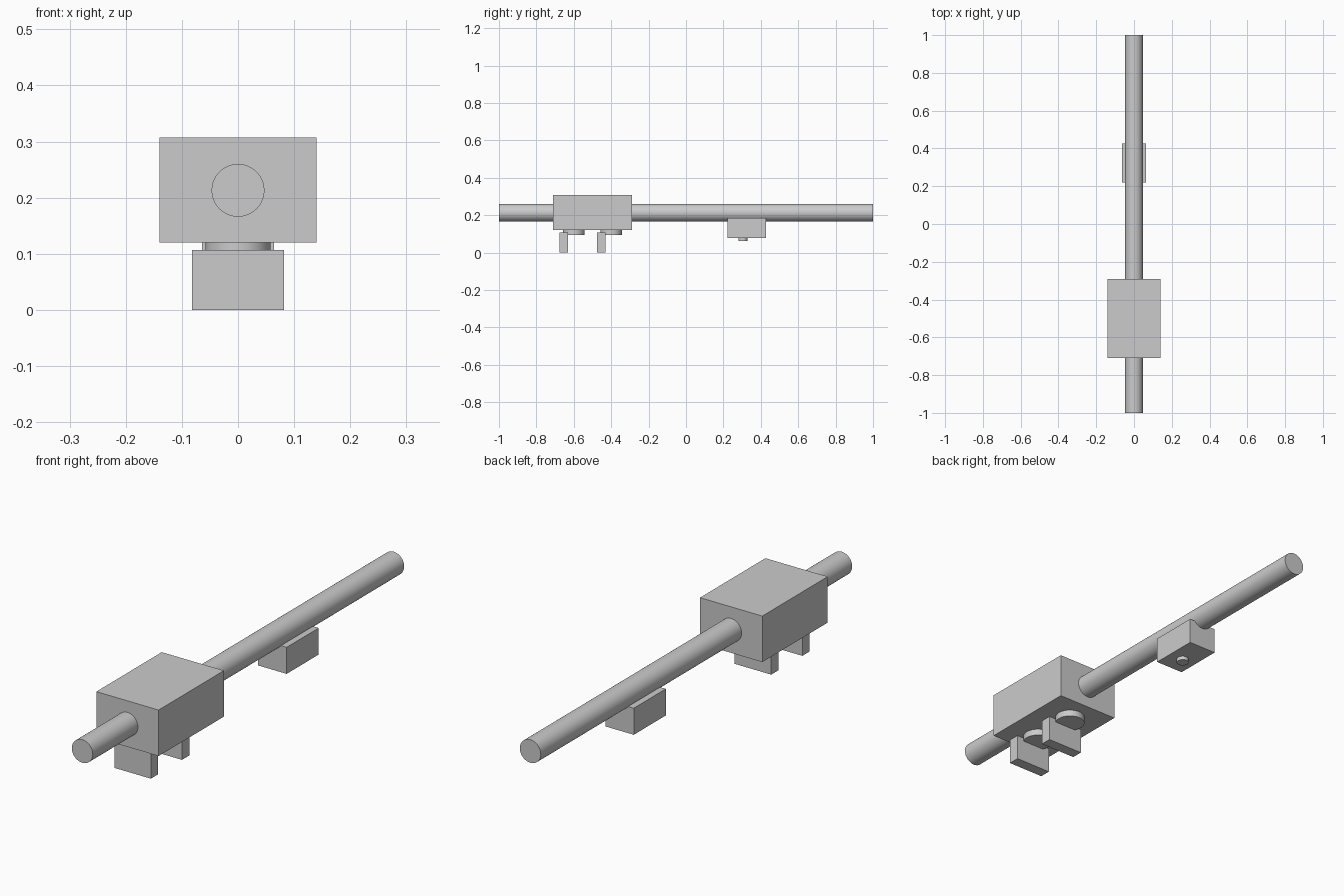
import bpy
from math import pi

if "Cube" in bpy.data.objects:
    bpy.data.objects.remove(bpy.data.objects["Cube"])


def box(name, x, y, z):
    """Box from (min, max) ranges on each axis."""
    r = (x, y, z)
    bpy.ops.mesh.primitive_cube_add(size=1, location=[(a + b) / 2 for a, b in r])
    ob = bpy.context.object
    ob.name = name
    ob.scale = [b - a for a, b in r]
    bpy.ops.object.transform_apply(location=False, rotation=False, scale=True)
    return ob


def cylinder(name, radius, depth, loc, rot=(0, 0, 0)):
    bpy.ops.mesh.primitive_cylinder_add(vertices=64, radius=radius, depth=depth,
                                        location=loc, rotation=rot)
    ob = bpy.context.object
    ob.name = name
    bpy.ops.object.shade_smooth_by_angle()
    return ob


# Long round rod running front to back
cylinder("rod", 0.047, 2.0, (0, 0, 0.213), (pi / 2, 0, 0))

# Main housing around the rod
box("housing", (-0.14, 0.14), (-0.71, -0.29), (0.12, 0.307))

# Two round pads, each with a foot plate cut into its front edge
for label, y in (("front", -0.6), ("rear", -0.4)):
    cylinder(label + "_pad", 0.058, 0.05, (0, y, 0.118))
    box(label + "_foot", (-0.082, 0.082), (y - 0.077, y - 0.03), (0, 0.107))

# Small block hung under the rod, with a button below
box("small_block", (-0.064, 0.064), (0.221, 0.427), (0.078, 0.186))
cylinder("button", 0.024, 0.035, (0, 0.304, 0.08))
